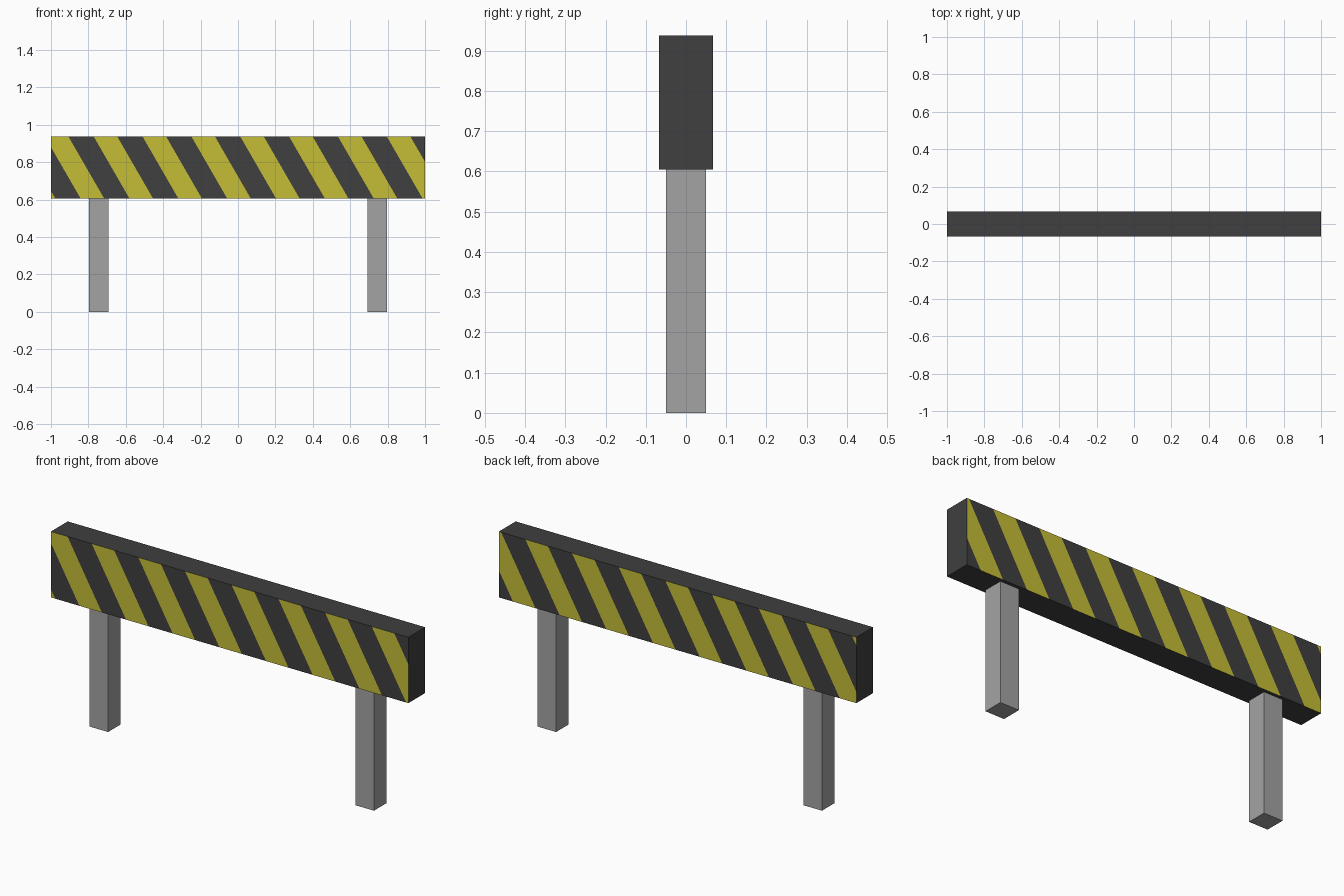
import bpy, bmesh, math
from mathutils import Vector

if "Cube" in bpy.data.objects:
    bpy.data.objects.remove(bpy.data.objects["Cube"])


def material(name, r, g, b):
    m = bpy.data.materials.new(name)
    m.diffuse_color = (r, g, b, 1)
    m.use_nodes = True
    m.node_tree.nodes["Principled BSDF"].inputs["Base Color"].default_value = m.diffuse_color
    return m


DARK = material("dark grey", 0.05, 0.05, 0.05)
YELLOW = material("warning yellow", 0.56, 0.51, 0.038)
GREY = material("post grey", 0.37, 0.37, 0.37)


def box(name, lo, hi, mats):
    lo, hi = Vector(lo), Vector(hi)
    bm = bmesh.new()
    bmesh.ops.create_cube(bm, size=1)
    bmesh.ops.scale(bm, vec=hi - lo, verts=bm.verts)
    bmesh.ops.translate(bm, vec=(lo + hi) / 2, verts=bm.verts)
    me = bpy.data.meshes.new(name)
    bm.to_mesh(me)
    bm.free()
    for m in mats:
        me.materials.append(m)
    ob = bpy.data.objects.new(name, me)
    bpy.context.collection.objects.link(ob)
    return ob


# Two square posts
Z0, Z1 = 0.605, 0.938
for side, x in (("left", -0.744), ("right", 0.744)):
    box(side + "_post", (x - 0.052, -0.05, 0), (x + 0.052, 0.05, Z0), [GREY])

# Barrier board, slanted stripes cut into its front and back faces
board = box("striped_board", (-1, -0.067, Z0), (1, 0.067, Z1), [DARK, YELLOW])
PERIOD, WIDTH, START = 0.2612, 0.126, -0.772
SLOPE = math.tan(math.radians(30))

bm = bmesh.new()
bm.from_mesh(board.data)
for s in (-1, 1):                       # -1 front, +1 back (slants the other way in x)
    z_ref = Z1 if s < 0 else Z0

    def side_faces():
        return [f for f in bm.faces if f.normal.y * s > 0.9]

    bm.normal_update()
    for k in range(-3, 9):
        for offset in (0, WIDTH):
            fs = side_faces()
            geom = fs + list({e for f in fs for e in f.edges}) + list({v for f in fs for v in f.verts})
            bmesh.ops.bisect_plane(bm, geom=geom, dist=1e-6,
                                   plane_co=(START + k * PERIOD + offset, 0, z_ref),
                                   plane_no=(1, 0, -s * SLOPE))
            bm.normal_update()
    for f in side_faces():
        c = f.calc_center_median()
        phase = (c.x - abs(c.z - z_ref) * SLOPE - START) % PERIOD
        f.material_index = 1 if phase < WIDTH else 0
bm.to_mesh(board.data)
bm.free()
